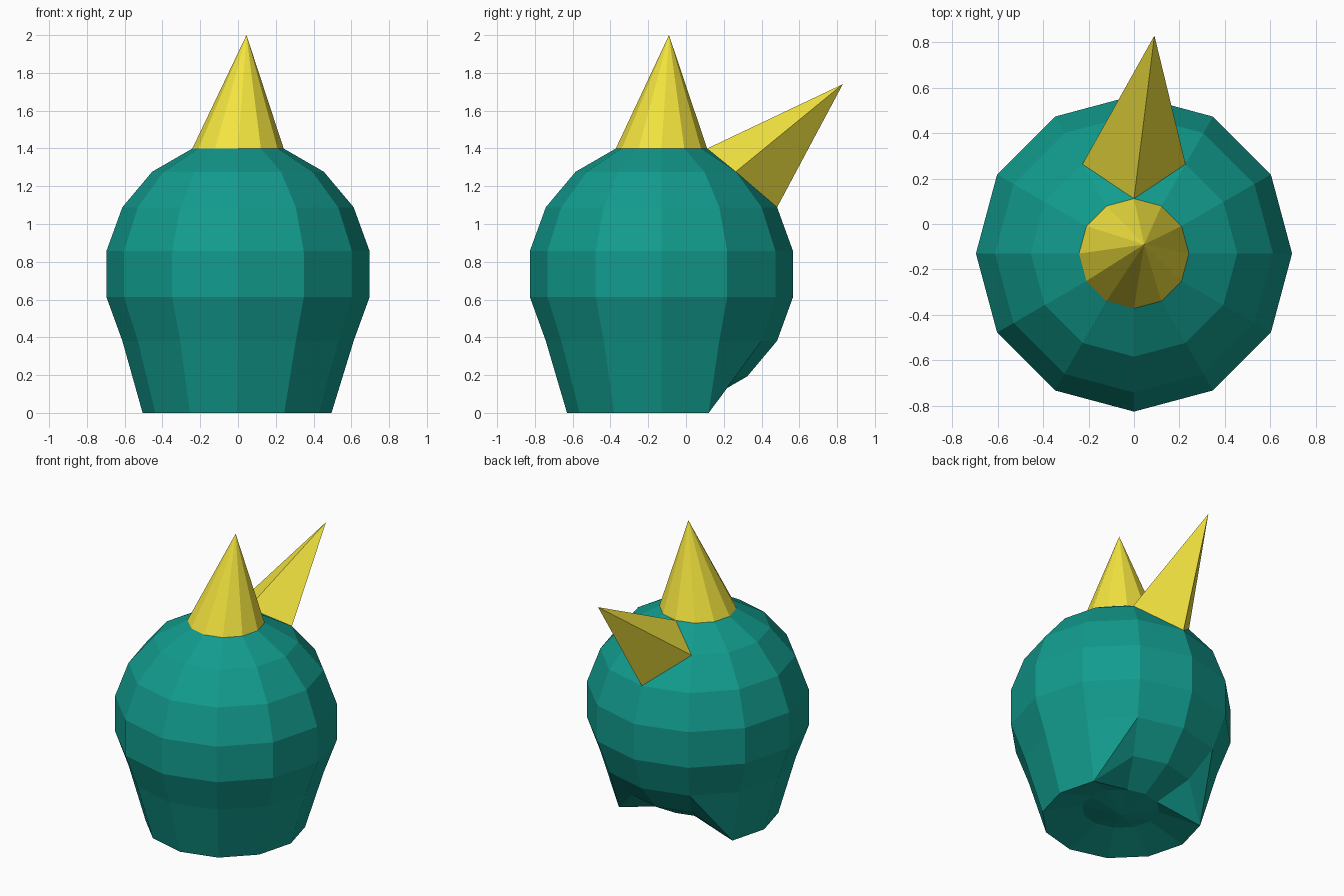
import bpy, bmesh
from math import sin, cos, radians
from mathutils import Vector

if "Cube" in bpy.data.objects:
    bpy.data.objects.remove(bpy.data.objects["Cube"])

R, CENTRE, SIDES = 0.707, Vector((0, -0.13, 0.735)), 12


def material(name, rgb):
    m = bpy.data.materials.new(name)
    m.diffuse_color = (*rgb, 1)
    m.use_nodes = True
    m.node_tree.nodes["Principled BSDF"].inputs["Base Color"].default_value = m.diffuse_color
    return m


teal = material("teal", (0.006, 0.33, 0.27))
yellow = material("yellow", (0.90, 0.78, 0.05))


def point(ring, k):
    """Point of the twelve-sided ball; rings run from latitude 70 down to -70."""
    lat, ang = radians(70 - 20 * ring), radians(30 * (k % SIDES))
    # Front part of the lower ring is pulled down to form the standing rim
    if ring == 6 and k % SIDES not in (2, 3, 4):
        return Vector((0.5 * cos(ang) - 0.005, CENTRE.y + 0.5 * sin(ang), 0))
    return CENTRE + R * Vector((cos(lat) * cos(ang), cos(lat) * sin(ang), sin(lat)))


def build(name, polygons, mat):
    bm = bmesh.new()
    for poly in polygons:
        bm.faces.new([bm.verts.new(p) for p in poly])
    bmesh.ops.remove_doubles(bm, verts=bm.verts, dist=1e-4)
    mesh = bpy.data.meshes.new(name)
    bm.to_mesh(mesh)
    bm.free()
    mesh.materials.append(mat)
    obj = bpy.data.objects.new(name, mesh)
    bpy.context.collection.objects.link(obj)
    return obj


# Body: bands of quads, open where the two horns attach
faces = []
for i in range(7):
    for k in range(SIDES):
        ids = [(i, k), (i + 1, k), (i + 1, (k + 1) % SIDES), (i, (k + 1) % SIDES)]
        if (1, 3) in ids:
            ids.remove((1, 3))
        quad = [point(*v) for v in ids]
        if i in (5, 6) and k in (1, 4):
            # Folded faces at both ends of the rim
            a, b, c, d = quad
            if (i, k) in ((5, 1), (6, 4)):
                faces += [(a, b, d), (b, c, d)]
            else:
                faces += [(a, b, c), (a, c, d)]
        else:
            faces.append(quad)

# Underside cap
pole = CENTRE - Vector((0, 0, R))
faces += [(point(7, k), pole, point(7, k + 1)) for k in range(SIDES)]
build("body", faces, teal)


def horn(name, base, tip):
    n = len(base)
    build(name, [(base[j], base[(j + 1) % n], tip) for j in range(n)], yellow)


# Horns: a round one on top and a four-sided one at the back
horn("top_horn", [point(0, k) for k in range(SIDES)], Vector((0.045, -0.09, 2.0)))
horn("back_horn", [point(0, 3), point(1, 4), point(2, 3), point(1, 2)][::-1],
     Vector((0.09, 0.83, 1.74)))
